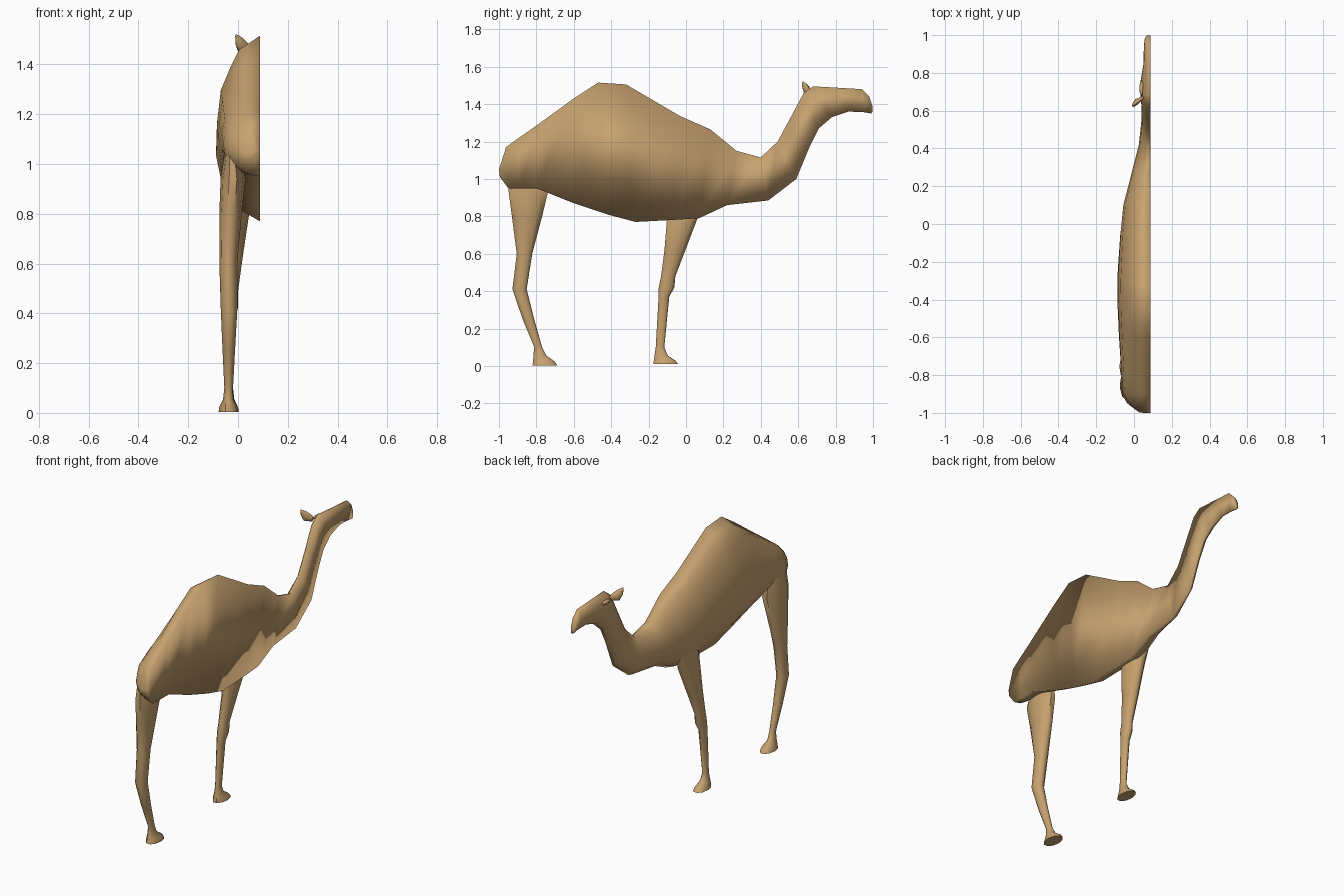
import bpy, bmesh, math

MID = 0.0875  # flat centre plane of the half body
tan = bpy.data.materials.new("tan_hide")
tan.diffuse_color = (0.57, 0.36, 0.16, 1)


def loft(name, rings, cap_start=False, cap_end=False, angle=50):
    """Skin a list of closed rings into one smooth object."""
    bm = bmesh.new()
    vs = [[bm.verts.new(p) for p in r] for r in rings]
    n = len(rings[0])
    for a, b in zip(vs, vs[1:]):
        for i in range(n):
            j = (i + 1) % n
            bm.faces.new((a[i], a[j], b[j], b[i]))
    if cap_start:
        bm.faces.new(vs[0][::-1])
    if cap_end:
        bm.faces.new(vs[-1])
    bmesh.ops.recalc_face_normals(bm, faces=bm.faces)
    me = bpy.data.meshes.new(name)
    bm.to_mesh(me)
    bm.free()
    me.materials.append(tan)
    ob = bpy.data.objects.new(name, me)
    bpy.context.collection.objects.link(ob)
    bpy.ops.object.select_all(action='DESELECT')
    ob.select_set(True)
    bpy.context.view_layer.objects.active = ob
    bpy.ops.object.shade_smooth_by_angle(angle=math.radians(angle))
    return ob


# Half cross-sections: (fraction from top to bottom, fraction of width)
HUMP = [(0, 0), (.08, .48), (.18, .68), (.31, .9), (.48, .98), (.64, 1),
        (.8, .86), (.93, .5), (1, 0)]
ROUND = [((1 - math.cos(math.pi * i / 8)) / 2, math.sin(math.pi * i / 8)) for i in range(9)]

# Body, neck and head: top y, top z, bottom y, bottom z, half width, roundness
STATIONS = [
    (-1.0, 1.05, -.995, 1.01, .06, 1), (-.962, 1.17, -.95, .95, .115, .9),
    (-.9, 1.215, -.89, .95, .148, .6),
    (-.8, 1.285, -.8, .95, .155, .4), (-.6, 1.43, -.6, .87, .167, 0),
    (-.47, 1.515, -.42, .81, .174, 0), (-.32, 1.505, -.27, .77, .176, 0),
    (-.03, 1.335, -.08, .78, .162, .1), (.13, 1.265, .07, .79, .146, .3),
    (.27, 1.15, .22, .86, .107, .6), (.40, 1.115, .44, .885, .062, 1),
    (.49, 1.2, .59, 1.0, .049, 1), (.56, 1.33, .66, 1.17, .047, 1),
    (.63, 1.46, .71, 1.27, .052, 1), (.68, 1.495, .78, 1.33, .057, 1),
    (.82, 1.487, .87, 1.36, .038, 1), (.94, 1.48, .95, 1.357, .035, 1),
    (.98, 1.44, .99, 1.35, .03, 1), (.997, 1.39, .997, 1.36, .02, 1)]
rings = []
for ty, tz, by, bz, w, k in STATIONS:
    ring = []
    for (hf, hw), (rf, rw) in zip(HUMP, ROUND):
        f, s = hf + (rf - hf) * k, hw + (rw - hw) * k
        ring.append((MID - w * s, ty + (by - ty) * f, tz + (bz - tz) * f))
    rings.append(ring)
loft("body_neck_and_head", rings, True, True, 180)


# Legs: z, y range, x range of each oval ring
def leg(name, spec):
    out = []
    for z, y0, y1, x0, x1 in spec:
        out.append([((x0 + x1) / 2 + (x1 - x0) / 2 * math.cos(math.tau * i / 10),
                     (y0 + y1) / 2 + (y1 - y0) / 2 * math.sin(math.tau * i / 10), z)
                    for i in range(10)])
    return loft(name, out, False, True)


leg("hind_leg", [
    (1.07, -.93, -.76, -.05, .0), (.94, -.955, -.73, -.07, .03),
    (.8, -.935, -.765, -.075, .015), (.6, -.907, -.82, -.075, -.003),
    (.41, -.93, -.85, -.069, -.003), (.25, -.875, -.81, -.062, -.012),
    (.1, -.812, -.768, -.055, -.02), (.055, -.818, -.745, -.06, -.018),
    (.025, -.82, -.70, -.075, -.002), (.003, -.825, -.685, -.078, .003)])
leg("front_leg", [
    (.97, -.09, .13, -.048, .0), (.8, -.105, .07, -.058, .045),
    (.62, -.118, .0, -.057, .018), (.48, -.135, -.055, -.056, -.001),
    (.42, -.148, -.06, -.058, -.001), (.37, -.148, -.088, -.056, -.01),
    (.1, -.163, -.115, -.052, -.02), (.055, -.17, -.095, -.06, -.015),
    (.03, -.175, -.055, -.072, -.003), (.01, -.178, -.038, -.075, .003)])

# Ear: leaf shape leaning outward and back (x, y, z, half height)
EAR = [(.045, .665, 1.46, .016), (.012, .645, 1.475, .03),
       (-.003, .632, 1.497, .02), (-.01, .624, 1.517, .004)]
loft("ear", [[(x + .3 * r * math.sin(math.tau * i / 8), y + .6 * r * math.cos(math.tau * i / 8),
               z + r * math.sin(math.tau * i / 8)) for i in range(8)]
             for x, y, z, r in EAR], True, True)

# Brow ridge over the eye
BROW = [(.68, .002), (.70, .012), (.735, .012), (.76, .002)]
loft("brow", [[(.041 + r * math.cos(math.tau * i / 8), y, 1.455 + r * math.sin(math.tau * i / 8))
               for i in range(8)] for y, r in BROW], True, True)
